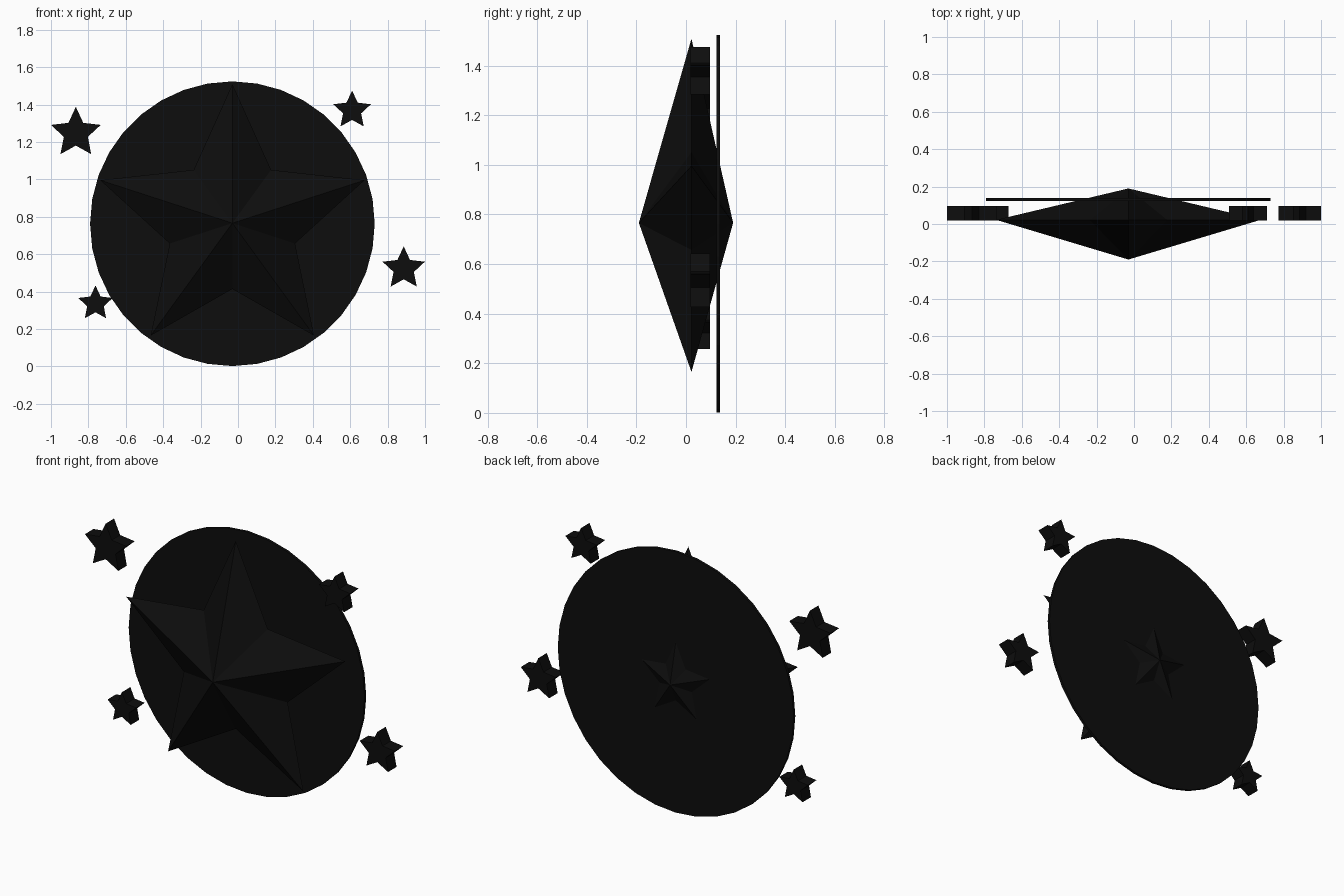
import bpy, bmesh
from math import sin, cos, pi

if "Cube" in bpy.data.objects:
    bpy.data.objects.remove(bpy.data.objects["Cube"])

black = bpy.data.materials.new("black")
black.diffuse_color = (0.004, 0.004, 0.004, 1)
black.use_nodes = True
black.node_tree.nodes["Principled BSDF"].inputs["Base Color"].default_value = black.diffuse_color


def outline(bm, cx, cz, y, radius, inner, points=5):
    """Ring of alternating tip and notch vertices, first tip pointing up."""
    ring = []
    for i in range(points * 2):
        r = inner if i % 2 else radius
        a = pi * i / points
        ring.append(bm.verts.new((cx + r * sin(a), y, cz + r * cos(a))))
    return ring


def finish(bm, name):
    bmesh.ops.recalc_face_normals(bm, faces=bm.faces[:])
    mesh = bpy.data.meshes.new(name)
    bm.to_mesh(mesh)
    bm.free()
    mesh.materials.append(black)
    obj = bpy.data.objects.new(name, mesh)
    bpy.context.collection.objects.link(obj)


# Large faceted star: one outline joined to a front and a back peak
bm = bmesh.new()
ring = outline(bm, -0.03, 0.766, 0.022, 0.743, 0.352)
for peak_y in (-0.19, 0.19):
    peak = bm.verts.new((-0.03, peak_y, 0.766))
    for i, v in enumerate(ring):
        bm.faces.new((v, ring[(i + 1) % len(ring)], peak))
finish(bm, "large_star")

# Small extruded stars around the disc
for n, (x, z, r) in enumerate([(-0.867, 1.248, 0.14), (0.61, 1.369, 0.106),
                               (0.886, 0.523, 0.119), (-0.762, 0.336, 0.097)]):
    bm = bmesh.new()
    face = bm.faces.new(outline(bm, x, z, 0.018, r, r * 0.48))
    ext = bmesh.ops.extrude_face_region(bm, geom=[face], use_keep_orig=True)
    moved = [v for v in ext["geom"] if isinstance(v, bmesh.types.BMVert)]
    bmesh.ops.translate(bm, verts=moved, vec=(0, 0.078, 0))
    finish(bm, f"small_star_{n + 1}")

# Thin backing disc
bpy.ops.mesh.primitive_cylinder_add(vertices=36, radius=0.761, depth=0.016,
                                    location=(-0.03, 0.13, 0.763),
                                    rotation=(pi / 2, 0, 0))
disc = bpy.context.object
disc.name = "backing_disc"
disc.data.materials.append(black)
